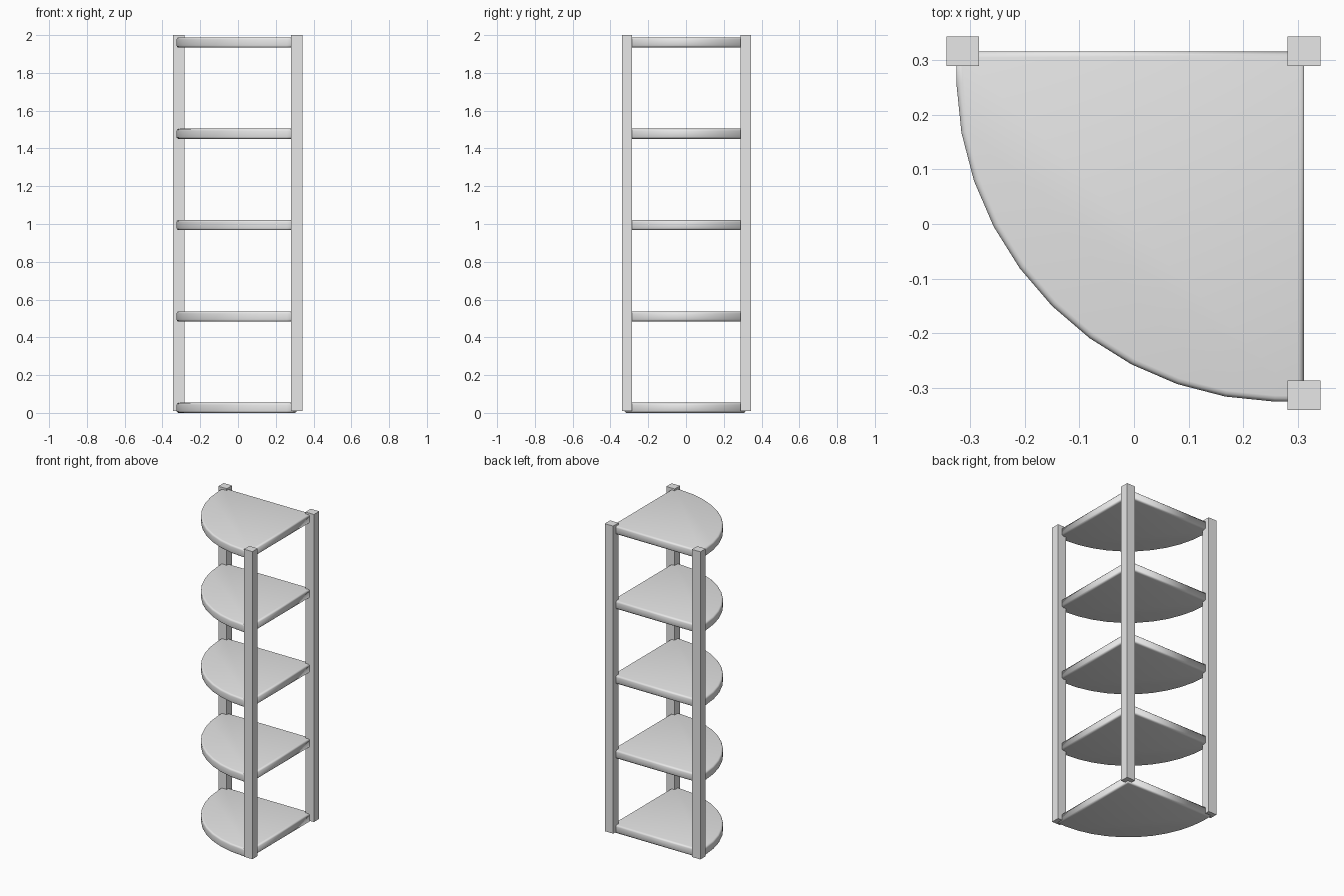
import bpy
import bmesh
from math import cos, sin, radians

cube = bpy.data.objects.get("Cube")
if cube:
    bpy.data.objects.remove(cube, do_unlink=True)

grey = bpy.data.materials.new("light_grey")
grey.use_nodes = True
colour = (0.8, 0.8, 0.8, 1)
grey.diffuse_color = colour
grey.node_tree.nodes["Principled BSDF"].inputs["Base Color"].default_value = colour

POST_BOTTOM, POST_TOP = 0.01, 2.0
SHELF_COUNT, SHELF_STEP, SHELF_THICK = 5, 0.4835, 0.054
CORNER = 0.313          # post centres, and the straight shelf edges
ARC_CENTRE, ARC_RADIUS, ARC_STEPS = 0.273, 0.598, 10


def add_object(name, bm):
    bmesh.ops.recalc_face_normals(bm, faces=bm.faces)
    mesh = bpy.data.meshes.new(name)
    bm.to_mesh(mesh)
    bm.free()
    mesh.materials.append(grey)
    obj = bpy.data.objects.new(name, mesh)
    bpy.context.collection.objects.link(obj)
    return obj


def add_post(name, x, y):
    bm = bmesh.new()
    bmesh.ops.create_cube(bm, size=1)
    bmesh.ops.scale(bm, vec=(0.06, 0.054, POST_TOP - POST_BOTTOM), verts=bm.verts)
    post = add_object(name, bm)
    post.location = (x, y, (POST_TOP + POST_BOTTOM) / 2)


def add_shelf(name, z):
    # Quarter-round outline: two straight back edges and a faceted front arc
    outline = [(CORNER - 0.002, CORNER + 0.002), (ARC_CENTRE - ARC_RADIUS, CORNER + 0.002)]
    for i in range(ARC_STEPS + 1):
        a = radians(181.5 + 87 * i / ARC_STEPS)
        outline.append((ARC_CENTRE + ARC_RADIUS * cos(a), ARC_CENTRE + ARC_RADIUS * sin(a)))
    outline.append((CORNER - 0.002, ARC_CENTRE - ARC_RADIUS))

    bm = bmesh.new()
    face = bm.faces.new([bm.verts.new((x, y, 0)) for x, y in outline])
    top = bmesh.ops.extrude_face_region(bm, geom=[face])["geom"]
    top_verts = [v for v in top if isinstance(v, bmesh.types.BMVert)]
    bmesh.ops.translate(bm, vec=(0, 0, SHELF_THICK), verts=top_verts)

    # Soft rim along the upper and lower edges
    rim = [e for e in bm.edges if abs(e.verts[0].co.z - e.verts[1].co.z) < 0.001]
    bmesh.ops.bevel(bm, geom=rim, offset=0.011, segments=3, profile=0.5, affect='EDGES')
    shelf = add_object(name, bm)
    shelf.location.z = z
    for polygon in shelf.data.polygons:
        polygon.use_smooth = True


# Three square posts around the corner
add_post("back_right_post", -CORNER, CORNER + 0.003)
add_post("back_left_post", CORNER - 0.002, CORNER + 0.003)
add_post("front_left_post", CORNER - 0.002, -CORNER)

# Evenly spaced quarter-round shelves
for n in range(SHELF_COUNT):
    add_shelf(f"shelf_{n + 1}", n * SHELF_STEP)
